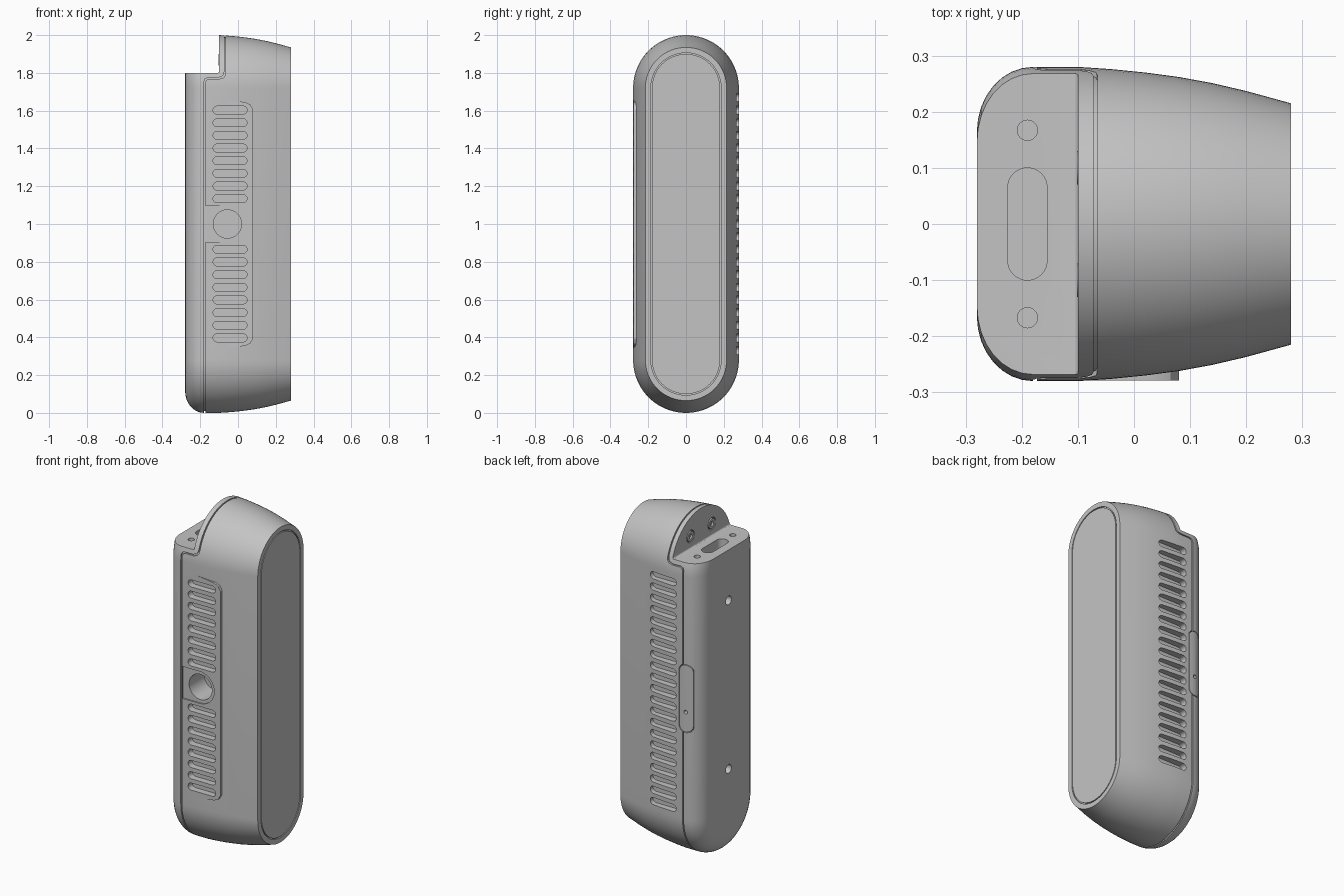
import bpy, bmesh
from math import sin, cos, pi, radians

cube = bpy.data.objects.get("Cube")
if cube:
    bpy.data.objects.remove(cube, do_unlink=True)

grey = bpy.data.materials.new("plain grey")
grey.use_nodes = True
grey.diffuse_color = (0.55, 0.55, 0.55, 1)
grey.node_tree.nodes["Principled BSDF"].inputs["Base Color"].default_value = grey.diffuse_color


def make_object(name, bm):
    bmesh.ops.recalc_face_normals(bm, faces=bm.faces[:])
    mesh = bpy.data.meshes.new(name)
    bm.to_mesh(mesh)
    bm.free()
    mesh.materials.append(grey)
    obj = bpy.data.objects.new(name, mesh)
    bpy.context.collection.objects.link(obj)
    return obj


def rounded_rect(cu, cv, w, h, r, n=8):
    """Outline of a rectangle with round corners; a pill or circle when r is half the width."""
    pts = []
    for q, (su, sv) in enumerate([(1, 1), (-1, 1), (-1, -1), (1, -1)]):
        for i in range(n + 1):
            a = (q + i / n) * pi / 2
            p = (cu + su * (w / 2 - r) + r * cos(a), cv + sv * (h / 2 - r) + r * sin(a))
            if not pts or abs(p[0] - pts[-1][0]) + abs(p[1] - pts[-1][1]) > 1e-5:
                pts.append(p)
    if abs(pts[0][0] - pts[-1][0]) + abs(pts[0][1] - pts[-1][1]) < 1e-5:
        pts.pop()
    return pts


def circle(cu, cv, r, n=8):
    return rounded_rect(cu, cv, 2 * r, 2 * r, r, n)


def skin(name, rings):
    """Join rings of equal length into a closed solid."""
    bm = bmesh.new()
    loops = [[bm.verts.new(p) for p in ring] for ring in rings]
    for a, b in zip(loops, loops[1:]):
        for i in range(len(a)):
            j = (i + 1) % len(a)
            bm.faces.new((a[i], a[j], b[j], b[i]))
    bm.faces.new(loops[0])
    bm.faces.new(loops[-1])
    return make_object(name, bm)


def prism(name, pts, axis, lo, hi):
    """Extrude a flat outline along one axis."""
    place = {"x": lambda u, v, w: (w, u, v),
             "y": lambda u, v, w: (u, w, v),
             "z": lambda u, v, w: (u, v, w)}[axis]
    return skin(name, [[place(u, v, w) for u, v in pts] for w in (lo, hi)])


def pill_loft(name, profile):
    """Upright pill-shaped sections along x, with a radius at each station."""
    return skin(name, [[(x, y, z) for y, z in rounded_rect(0, 1, 2 * r, 1.44 + 2 * r, r, 20)]
                       for x, r in profile])


def combine(obj, tool, operation="DIFFERENCE", keep=False):
    mod = obj.modifiers.new("combine", "BOOLEAN")
    mod.operation = operation
    mod.solver = "EXACT"
    mod.object = tool
    bpy.context.view_layer.objects.active = obj
    bpy.ops.object.modifier_apply(modifier=mod.name)
    if not keep:
        bpy.data.objects.remove(tool, do_unlink=True)


# Body: rounded rear edge, then a gentle taper to the flat face
rear = [(-0.18 - 0.1 * cos(i * pi / 16), 0.165 + 0.115 * sin(i * pi / 16)) for i in range(9)]
taper = [(-0.1, 0.28), (-0.04, 0.276), (0.02, 0.27), (0.08, 0.262),
         (0.14, 0.251), (0.2, 0.237), (0.28, 0.215)]
face_groove = [(0.28, 0.186), (0.272, 0.186), (0.272, 0.18), (0.28, 0.18)]
body = pill_loft("body", rear + taper + face_groove)

# Latch on the back, following the body surface
latch = prism("latch", rounded_rect(-0.193, 1, 0.078, 0.395, 0.035), "y", 0.235, 0.3)
combine(latch, body, "INTERSECT", keep=True)
combine(latch, prism("cut", circle(-0.193, 0.92, 0.011), "y", 0.25, 0.3))

# Raised vent panel on the front
half = [(-0.172, 0.67), (-0.1, 0.662), (0.04, 0.645), (0.065, 0.632), (0.08, 0.605)]
outline = [(x, 1 + d) for x, d in half] + [(x, 1 - d) for x, d in reversed(half)]
combine(body, prism("panel", outline, "y", -0.279, -0.2), "UNION")

# Shallow seam between the front and rear shells
seam = [(-0.18, -0.1), (-0.18, 1.755), (-0.174, 1.769), (-0.16, 1.775), (-0.105, 1.775),
        (-0.085, 1.781), (-0.075, 1.792), (-0.072, 1.81), (-0.072, 2.1)]
gap = 0.007
ribbon = seam + [(x + gap, z - gap) for x, z in reversed(seam)]
seam_cut = prism("seam_cut", ribbon, "y", -0.4, 0.4)
core = [(x, r - 0.009) for x, r in rear[1:] + taper]
combine(seam_cut, pill_loft("core", core))
combine(body, seam_cut)

# Notch at the top rear corner
combine(body, prism("cut", rounded_rect(-0.3, 2.0, 0.4, 0.4, 0.008, 3), "y", -0.4, 0.4))

cuts = []
# Vent slots: a full row on the back, two groups on the front
for k in range(-10, 11):
    slot = rounded_rect(-0.042, 1 + 0.067 * k, 0.18, 0.042, 0.021, 5)
    cuts.append((slot, "y", 0.24, 0.32))
    if 2 <= abs(k) <= 9:
        cuts.append((slot, "y", -0.32, -0.24))

# Round port on the front, in a shallow U-shaped recess
recess = [p for p in circle(-0.056, 1, 0.095) if p[0] > -0.057]
recess.sort(key=lambda p: p[1])
cuts.append(([(-0.172, 0.905)] + recess + [(-0.172, 1.095)], "y", -0.32, -0.272))
cuts.append((circle(-0.056, 1, 0.075, 10), "y", -0.32, -0.13))

# Latch pocket and the two mounting holes in the rear
cuts.append((rounded_rect(-0.193, 1, 0.086, 0.403, 0.039), "y", 0.236, 0.32))
for z in (0.5, 1.5):
    cuts.append((circle(0, z, 0.026), "x", -0.32, -0.2))

# Connector slot, pin holes and screw seats in the notch
cuts.append((rounded_rect(-0.19, 0, 0.07, 0.2, 0.035), "z", 1.74, 1.85))
for side in (-1, 1):
    cuts.append((circle(-0.19, side * 0.167, 0.018), "z", 1.75, 1.85))
    cuts.append((circle(side * 0.1, 1.87, 0.036), "x", -0.15, -0.088))

for pts, axis, lo, hi in cuts:
    combine(body, prism("cut", pts, axis, lo, hi))

# Screws in the notch wall
parts = [body, latch]
for side, name in ((-1, "right_screw"), (1, "left_screw")):
    screw = prism(name, circle(side * 0.1, 1.87, 0.03), "x", -0.102, -0.086)
    combine(screw, prism("cut", circle(side * 0.1, 1.87, 0.014, 3), "x", -0.12, -0.092))
    parts.append(screw)

# Smooth curved surfaces, keep the edges crisp
bpy.ops.object.select_all(action="DESELECT")
for obj in parts:
    obj.select_set(True)
bpy.context.view_layer.objects.active = body
bpy.ops.object.shade_smooth_by_angle(angle=radians(25))
